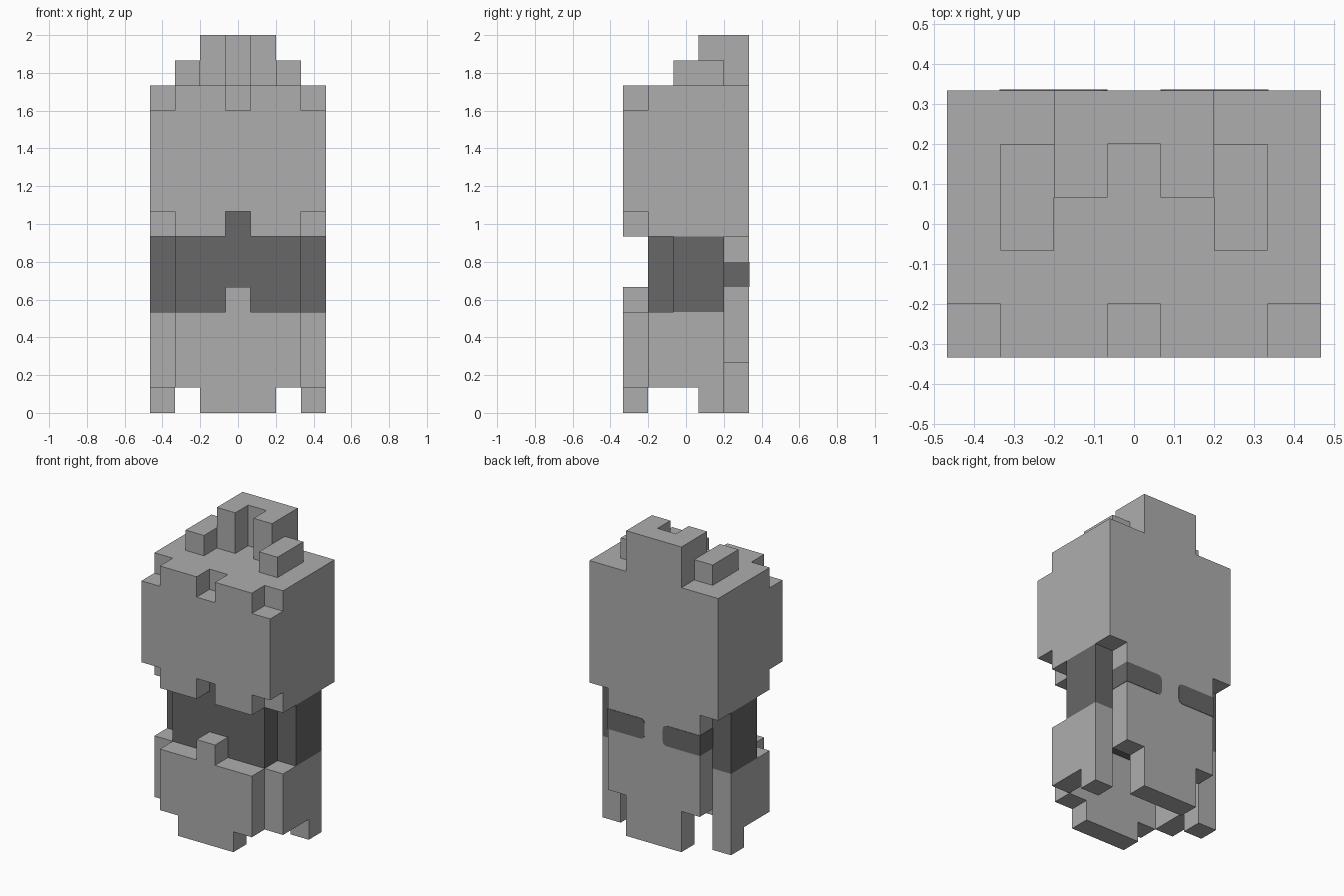
import bpy
import bmesh
from mathutils import Vector
from itertools import product

default = bpy.data.objects.get("Cube")
if default:
    bpy.data.objects.remove(default, do_unlink=True)

U = 2 / 15                      # size of one block
W, D = 7, 5                     # width and depth in blocks


def material(name, value):
    m = bpy.data.materials.new(name)
    m.use_nodes = True
    col = (value, value, value, 1)
    m.diffuse_color = col
    bsdf = next(n for n in m.node_tree.nodes if n.type == 'BSDF_PRINCIPLED')
    bsdf.inputs["Base Color"].default_value = col
    bsdf.inputs["Roughness"].default_value = 0.9
    return m


LIGHT = material("light grey", 0.423)
DARK = material("dark grey", 0.136)


def place(p):
    """Block coordinates to world coordinates."""
    return Vector(((p[0] - W / 2) * U, (p[1] - D / 2) * U, p[2] * U))


def finish(name, bm, mat):
    me = bpy.data.meshes.new(name)
    bm.to_mesh(me)
    bm.free()
    me.materials.append(mat)
    ob = bpy.data.objects.new(name, me)
    bpy.context.collection.objects.link(ob)
    return ob


def cells(boxes):
    out = set()
    for x0, x1, y0, y1, z0, z1 in boxes:
        out |= set(product(range(x0, x1), range(y0, y1), range(z0, z1)))
    return out


def blocks(name, mat, add, cut=()):
    """Blocky part: union of boxes minus cut boxes, outer skin only."""
    solid = cells(add) - cells(cut)
    bm = bmesh.new()
    for c in solid:
        for axis, side in product(range(3), (0, 1)):
            n = list(c)
            n[axis] += 1 if side else -1
            if tuple(n) in solid:
                continue
            u, v = (axis + 1) % 3, (axis + 2) % 3
            ring = []
            for du, dv in ((0, 0), (1, 0), (1, 1), (0, 1)):
                p = list(c)
                p[axis] += side
                p[u] += du
                p[v] += dv
                ring.append(bm.verts.new(place(p)))
            bm.faces.new(ring if side else ring[::-1])
    bmesh.ops.remove_doubles(bm, verts=bm.verts, dist=1e-4)
    bmesh.ops.dissolve_limit(bm, angle_limit=0.02, verts=bm.verts, edges=bm.edges)
    return finish(name, bm, mat)


def mirrored(box):
    x0, x1, *rest = box
    return (W - x1, W - x0, *rest)


# Head with notched rims
blocks("head", LIGHT,
       [(0, 7, 0, 5, 8, 13),
        (0, 1, 1, 5, 7, 8), (6, 7, 1, 5, 7, 8), (1, 6, 4, 5, 7, 8),
        (1, 3, 0, 1, 7, 8), (4, 6, 0, 1, 7, 8)],
       [(x, x + 1, 0, 1, 12, 13) for x in (0, 3, 6)])

# Crest and side knobs on top
blocks("crest", LIGHT, [(2, 5, 3, 5, 13, 15)], [(3, 4, 3, 4, 13, 15)])

# Dark middle body
blocks("core", DARK, [(1, 6, 1, 4, 4, 8)])

# Front and back plates
blocks("front_plate", LIGHT,
       [(1, 6, 0, 1, 1, 4), (2, 5, 0, 1, 0, 1), (3, 4, 0, 1, 4, 5)])
blocks("back_plate", LIGHT, [(1, 6, 4, 5, 2, 7), (2, 5, 4, 5, 0, 2)])

# Paired parts
for side in ("left", "right"):
    def pair(box):
        return box if side == "left" else mirrored(box)

    blocks(side + "_knob", LIGHT, [pair((5, 6, 2, 4, 13, 14))])
    blocks(side + "_arm", DARK, [pair((6, 7, 2, 4, 4, 7))])
    blocks(side + "_side_panel", LIGHT,
           [pair((6, 7, 1, 4, 1, 4)), pair((6, 7, 3, 4, 0, 1))])

    # Stripe wrapping the back plate, rounded at its inner end
    x0, x1, *_ = pair((4, 6, 0, 0, 0, 0))
    inner = x0 if side == "left" else x1
    e = 0.02
    lo = place((x0 - (e if side == "right" else 0), 4, 5))
    hi = place((x1 + (e if side == "left" else 0), 5 + e, 6))
    bm = bmesh.new()
    bmesh.ops.create_cube(bm, size=1)
    for v in bm.verts:
        v.co = [lo[i] if v.co[i] < 0 else hi[i] for i in range(3)]
    ix = place((inner, 0, 0)).x
    ends = [ed for ed in bm.edges
            if all(abs(v.co.x - ix) < 1e-4 for v in ed.verts)
            and abs(ed.verts[0].co.y - ed.verts[1].co.y) > 1e-3]
    bmesh.ops.bevel(bm, geom=ends, offset=0.2 * U, segments=3,
                    profile=0.5, affect='EDGES')
    finish(side + "_back_stripe", bm, DARK)
